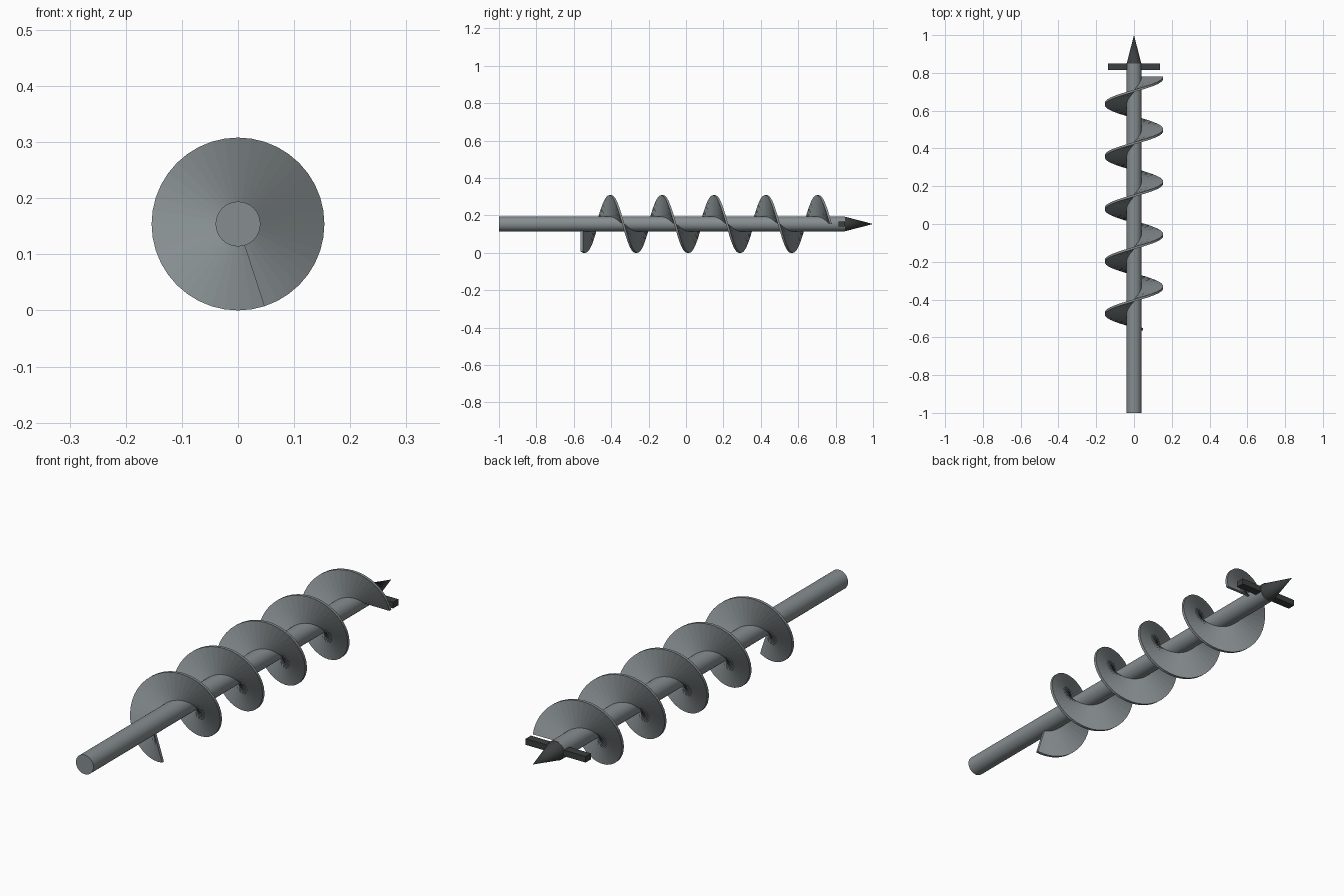
import bpy, bmesh, math

if "Cube" in bpy.data.objects:
    bpy.data.objects.remove(bpy.data.objects["Cube"])

AXIS_Z = 0.154
SHAFT_R = 0.04
FLIGHT_R = 0.154


def material(name, rgb):
    m = bpy.data.materials.new(name)
    m.diffuse_color = (*rgb, 1)
    m.use_nodes = True
    m.node_tree.nodes["Principled BSDF"].inputs["Base Color"].default_value = m.diffuse_color
    return m


steel = material("steel", (0.24, 0.27, 0.28))
dark = material("dark_steel", (0.045, 0.05, 0.05))


def finish(obj, name, mat, smooth=False):
    obj.name = name
    obj.data.materials.append(mat)
    if smooth:
        bpy.ops.object.select_all(action='DESELECT')
        obj.select_set(True)
        bpy.context.view_layer.objects.active = obj
        bpy.ops.object.shade_smooth_by_angle(angle=math.radians(35))


def cone_y(name, y0, y1, r0, r1, mat):
    # local +z is turned to +y
    bpy.ops.mesh.primitive_cone_add(vertices=32, radius1=r0, radius2=r1, depth=y1 - y0,
                                    location=(0, (y0 + y1) / 2, AXIS_Z),
                                    rotation=(-math.pi / 2, 0, 0))
    finish(bpy.context.object, name, mat, True)


# central shaft and pilot point
cone_y("shaft", -1.0, 0.85, SHAFT_R, SHAFT_R, steel)
cone_y("pilot_tip", 0.845, 1.0, SHAFT_R, 0.0, dark)

# cross cutter bar
bpy.ops.mesh.primitive_cube_add(size=1, location=(0, 0.833, AXIS_Z))
bpy.context.object.scale = (0.274, 0.034, 0.025)
finish(bpy.context.object, "cutter_bar", dark)

# helical flight: rectangular section swept around the shaft
TURNS, PER_TURN = 4.8, 40
Y0, Y1, HALF = -0.557, 0.774, 0.006
steps = round(TURNS * PER_TURN)
section = [(SHAFT_R - 0.003, -HALF), (FLIGHT_R, -HALF),
           (FLIGHT_R, HALF), (SHAFT_R - 0.003, HALF)]
bm = bmesh.new()
rings = []
for i in range(steps + 1):
    t = i / steps
    a = math.radians(-72) - t * TURNS * math.tau
    y = Y0 + (Y1 - Y0) * t
    rings.append([bm.verts.new((r * math.cos(a), y + dy, AXIS_Z + r * math.sin(a)))
                  for r, dy in section])
for p, q in zip(rings, rings[1:]):
    for k in range(4):
        n = (k + 1) % 4
        bm.faces.new((p[k], p[n], q[n], q[k]))
bm.faces.new(rings[0])
bm.faces.new(rings[-1][::-1])
bmesh.ops.recalc_face_normals(bm, faces=bm.faces)
mesh = bpy.data.meshes.new("spiral_flight")
bm.to_mesh(mesh)
bm.free()
flight = bpy.data.objects.new("spiral_flight", mesh)
bpy.context.collection.objects.link(flight)
finish(flight, "spiral_flight", steel)
